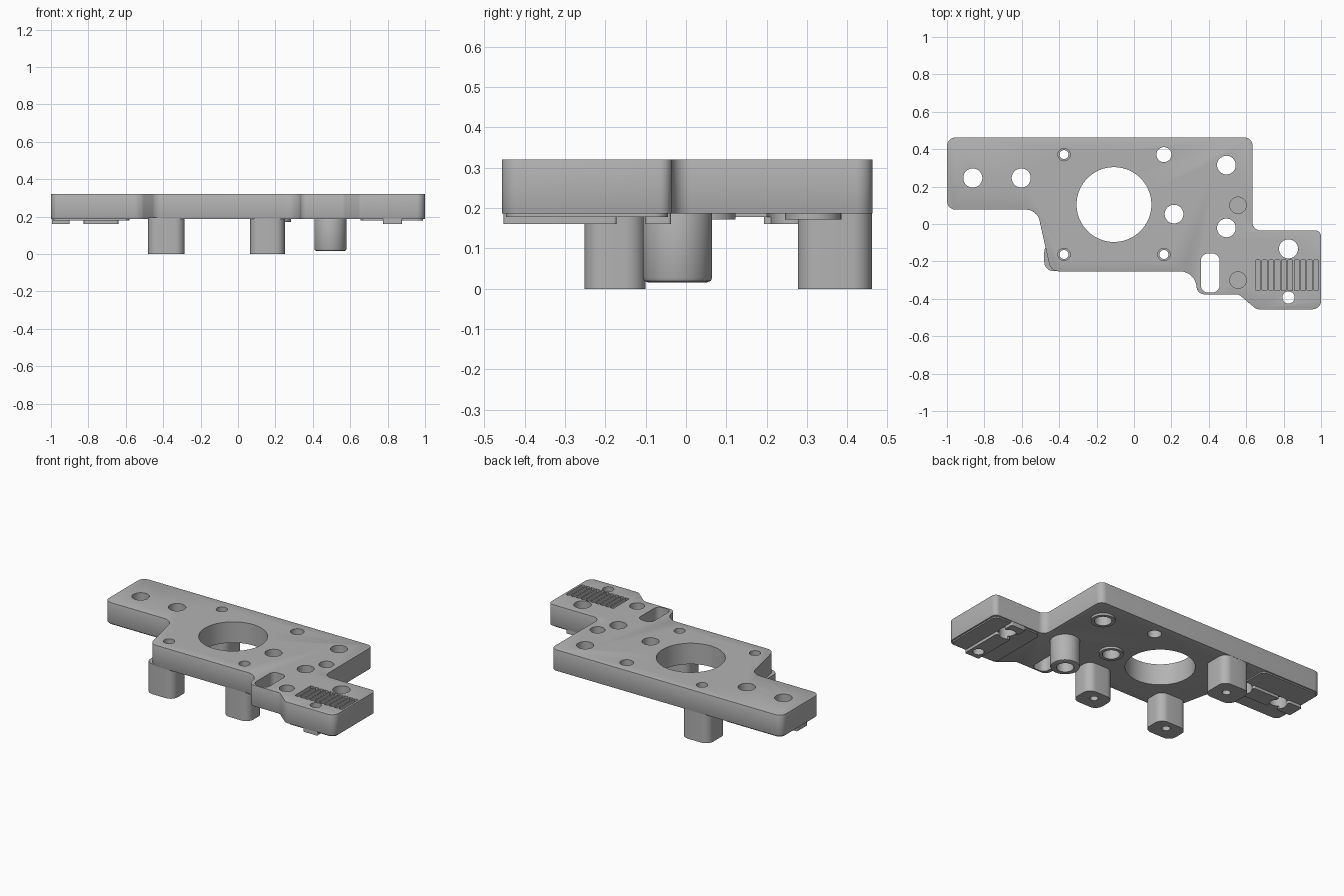
import bpy, bmesh, math
from mathutils import Vector

if "Cube" in bpy.data.objects:
    bpy.data.objects.remove(bpy.data.objects["Cube"])

grey = bpy.data.materials.new("mid_grey")
grey.use_nodes = True
grey.diffuse_color = (0.45, 0.45, 0.45, 1)
grey.node_tree.nodes["Principled BSDF"].inputs["Base Color"].default_value = grey.diffuse_color


def rounded(points, steps=8):
    """Round each (x, y, radius) corner of a polygon with an arc."""
    out = []
    for i, (x, y, r) in enumerate(points):
        p = Vector((x, y))
        a = (Vector(points[i - 1][:2]) - p).normalized()
        b = (Vector(points[(i + 1) % len(points)][:2]) - p).normalized()
        half = a.angle(b) / 2
        centre = p + (a + b).normalized() * (r / math.sin(half))
        start = p + a * (r / math.tan(half)) - centre
        end = p + b * (r / math.tan(half)) - centre
        sweep = start.angle_signed(end)
        for k in range(steps + 1):
            t = -sweep * k / steps
            c, s = math.cos(t), math.sin(t)
            out.append(centre + Vector((start.x * c - start.y * s, start.x * s + start.y * c)))
    return out


def rect(x0, x1, y0, y1, r):
    return rounded([(x0, y0, r), (x1, y0, r), (x1, y1, r), (x0, y1, r)])


def circle(x, y, r, n=40):
    return [Vector((x + r * math.cos(math.tau * k / n), y + r * math.sin(math.tau * k / n)))
            for k in range(n)]


def prism(bm, loop, z0, z1):
    lo = [bm.verts.new((p.x, p.y, z0)) for p in loop]
    hi = [bm.verts.new((p.x, p.y, z1)) for p in loop]
    bm.faces.new(lo[::-1])
    bm.faces.new(hi)
    for i in range(len(lo)):
        j = (i + 1) % len(lo)
        bm.faces.new((lo[i], lo[j], hi[j], hi[i]))


def make(name, solids):
    bm = bmesh.new()
    for loop, z0, z1 in solids:
        prism(bm, loop, z0, z1)
    bmesh.ops.recalc_face_normals(bm, faces=bm.faces)
    mesh = bpy.data.meshes.new(name)
    bm.to_mesh(mesh)
    bm.free()
    mesh.materials.append(grey)
    ob = bpy.data.objects.new(name, mesh)
    bpy.context.collection.objects.link(ob)
    return ob


TOP, BASE, PAD, STRIP = 0.32, 0.186, 0.178, 0.16

# Holes, slot and shallow grip grooves, gathered in one cutter
HOLES = [(-0.107, 0.104, 0.2), (-0.862, 0.246, 0.051), (-0.603, 0.246, 0.051),
         (0.16, 0.371, 0.04), (0.494, 0.315, 0.05), (0.214, 0.053, 0.05),
         (0.494, -0.021, 0.05), (0.826, -0.133, 0.051), (0.826, -0.393, 0.033)]
POST_HOLES = [(-0.374, 0.371), (-0.374, -0.163), (0.16, -0.163)]
cuts = [(circle(x, y, r, 72 if r > 0.1 else 40), -0.1, 0.5) for x, y, r in HOLES]
for x, y in POST_HOLES:
    cuts.append((circle(x, y, 0.033), 0.1, 0.5))
    cuts.append((circle(x, y, 0.024), -0.1, 0.09))
cuts.append((rect(0.358, 0.457, -0.366, -0.158, 0.036), -0.1, 0.5))
cuts += [(circle(0.556, y, 0.044), 0.26, 0.5) for y in (0.1, -0.3)]
for k in range(10):
    x = 0.65 + 0.0345 * k
    cuts.append((rect(x, x + 0.026, -0.355, -0.193, 0.004), TOP - 0.03, 0.5))
cutter = make("hole_cutter", cuts)
cutter.hide_render = True
# Lower counterbores join the narrow bores inside the posts
post_bore = make("post_bore_cutter", [(circle(x, y, 0.024), -0.1, 0.25) for x, y in POST_HOLES])
post_bore.hide_render = True


def finish(ob, chamfer=0.0, cutters=()):
    if chamfer:
        bev = ob.modifiers.new("chamfer", 'BEVEL')
        bev.width = chamfer
        bev.segments = 2
        bev.limit_method = 'ANGLE'
        bev.angle_limit = math.radians(60)
    for c in cutters:
        cut = ob.modifiers.new("holes", 'BOOLEAN')
        cut.operation = 'DIFFERENCE'
        cut.solver = 'EXACT'
        cut.object = c
    bpy.ops.object.select_all(action='DESELECT')
    ob.select_set(True)
    bpy.context.view_layer.objects.active = ob
    bpy.ops.object.convert(target='MESH')
    bpy.ops.object.shade_smooth_by_angle(angle=math.radians(30))


# Main plate with stepped outline
outline = rounded([(-1, 0.462, 0.045), (-1, 0.077, 0.045), (-0.518, 0.077, 0.075),
                   (-0.445, -0.253, 0.055), (0.335, -0.253, 0.09), (0.335, -0.376, 0.04),
                   (0.56, -0.376, 0.04), (0.655, -0.456, 0.04), (1, -0.456, 0.045),
                   (1, -0.035, 0.03), (0.633, -0.035, 0.045), (0.633, 0.462, 0.04)])
finish(make("main_plate", [(outline, BASE, TOP)]), 0.009, [cutter])

# Thin pads under the wing and the tab, each with a slotted guide strip
finish(make("wing_pad", [(rect(-0.99, -0.58, 0.087, 0.452, 0.035), PAD, BASE + 0.004)]),
       0, [cutter])
finish(make("tab_pad", [(rect(0.655, 0.99, -0.446, -0.045, 0.035), PAD, BASE + 0.004)]),
       0, [cutter])
STRIPS = {"wing_strip_outer": (-0.995, -0.9, 0.193, 0.299),
          "wing_strip_inner": (-0.825, -0.64, 0.193, 0.299),
          "tab_strip_front": (0.775, 0.877, -0.452, -0.172),
          "tab_strip_back": (0.775, 0.877, -0.1, -0.037)}
for name, box in STRIPS.items():
    finish(make(name, [(rect(*box, 0.008), STRIP, BASE)]), 0, [cutter])

# Standoff posts
POSTS = {"back_post": (-0.48, -0.285, 0.277, 0.461),
         "front_right_post": (-0.48, -0.285, -0.252, -0.1),
         "front_left_post": (0.065, 0.25, -0.252, -0.1)}
for name, box in POSTS.items():
    finish(make(name, [(rect(*box, 0.05), 0, BASE + 0.008)]), 0, [post_bore])

# Hollow round peg with a chamfered end
finish(make("round_peg", [(circle(0.494, -0.021, 0.086, 48), 0.016, BASE + 0.02)]), 0.012, [cutter])

# Raised rims around two of the holes on the underside
for name, x, y in (("centre_rim", 0.214, 0.053), ("back_rim", 0.494, 0.315)):
    finish(make(name, [(circle(x, y, 0.07), 0.172, BASE + 0.004)]), 0, [cutter])

for helper in (cutter, post_bore):
    bpy.data.objects.remove(helper)
